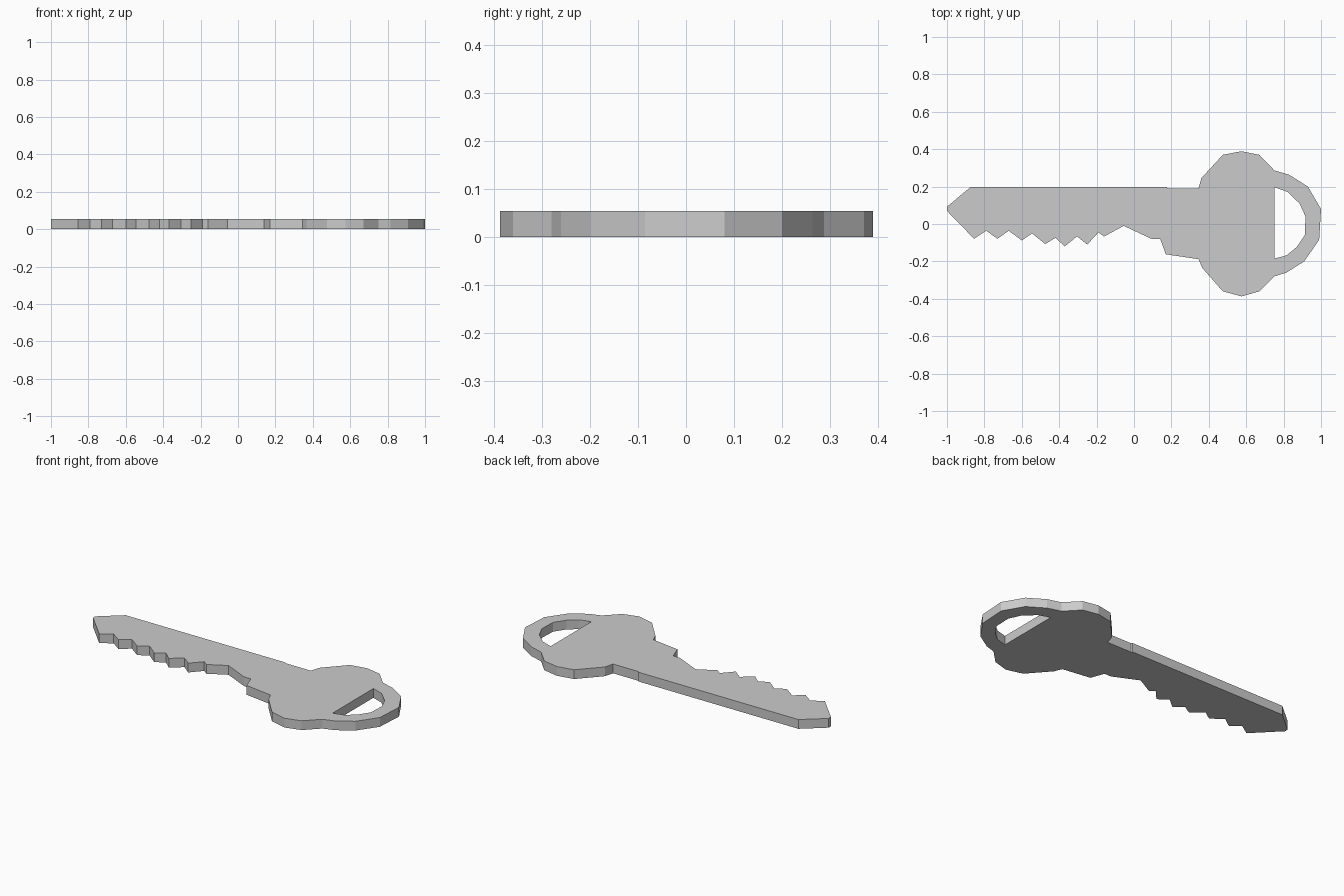
import bpy
import bmesh

THICKNESS = 0.055

# Blade: tip and straight back edge
back_edge = [(-1, 0.07), (-1, 0.092), (-0.875, 0.197), (0.175, 0.197), (0.18, 0.19), (0.345, 0.19)]

# Bow: rounded head and key ring loop
bow = [(0.36, 0.245), (0.475, 0.37), (0.575, 0.389), (0.67, 0.37), (0.75, 0.287),
       (0.83, 0.263), (0.93, 0.2), (1.0, 0.08), (0.99, -0.085), (0.91, -0.2),
       (0.815, -0.26), (0.75, -0.28), (0.67, -0.36), (0.575, -0.387), (0.475, -0.36),
       (0.365, -0.235), (0.345, -0.188)]

# Shoulder and cut teeth, running back to the tip
teeth = [(0.17, -0.162), (0.14, -0.08), (0.095, -0.08), (-0.055, -0.01), (-0.16, -0.067),
         (-0.19, -0.045), (-0.25, -0.11), (-0.305, -0.066), (-0.37, -0.12), (-0.42, -0.074),
         (-0.475, -0.107), (-0.545, -0.05), (-0.6, -0.088), (-0.67, -0.036), (-0.73, -0.079),
         (-0.79, -0.036), (-0.855, -0.079)]

# D-shaped ring hole
hole = [(0.75, 0.197), (0.82, 0.172), (0.885, 0.11), (0.917, 0.04), (0.913, -0.06),
        (0.87, -0.123), (0.815, -0.168), (0.75, -0.185)]


def add_loop(bm, points):
    verts = [bm.verts.new((x, y, 0)) for x, y in points]
    return [bm.edges.new((v, verts[(i + 1) % len(verts)])) for i, v in enumerate(verts)]


# Fill the profile around the hole and extrude it to a plate
bm = bmesh.new()
edges = add_loop(bm, back_edge + bow + teeth) + add_loop(bm, hole)
bmesh.ops.triangle_fill(bm, edges=edges, use_beauty=True, use_dissolve=False)
extruded = bmesh.ops.extrude_face_region(bm, geom=bm.faces[:], use_keep_orig=True)
top = [g for g in extruded["geom"] if isinstance(g, bmesh.types.BMVert)]
bmesh.ops.translate(bm, verts=top, vec=(0, 0, THICKNESS))
bmesh.ops.recalc_face_normals(bm, faces=bm.faces[:])

mesh = bpy.data.meshes.new("key")
bm.to_mesh(mesh)
bm.free()
key = bpy.data.objects.new("key", mesh)
bpy.context.collection.objects.link(key)
